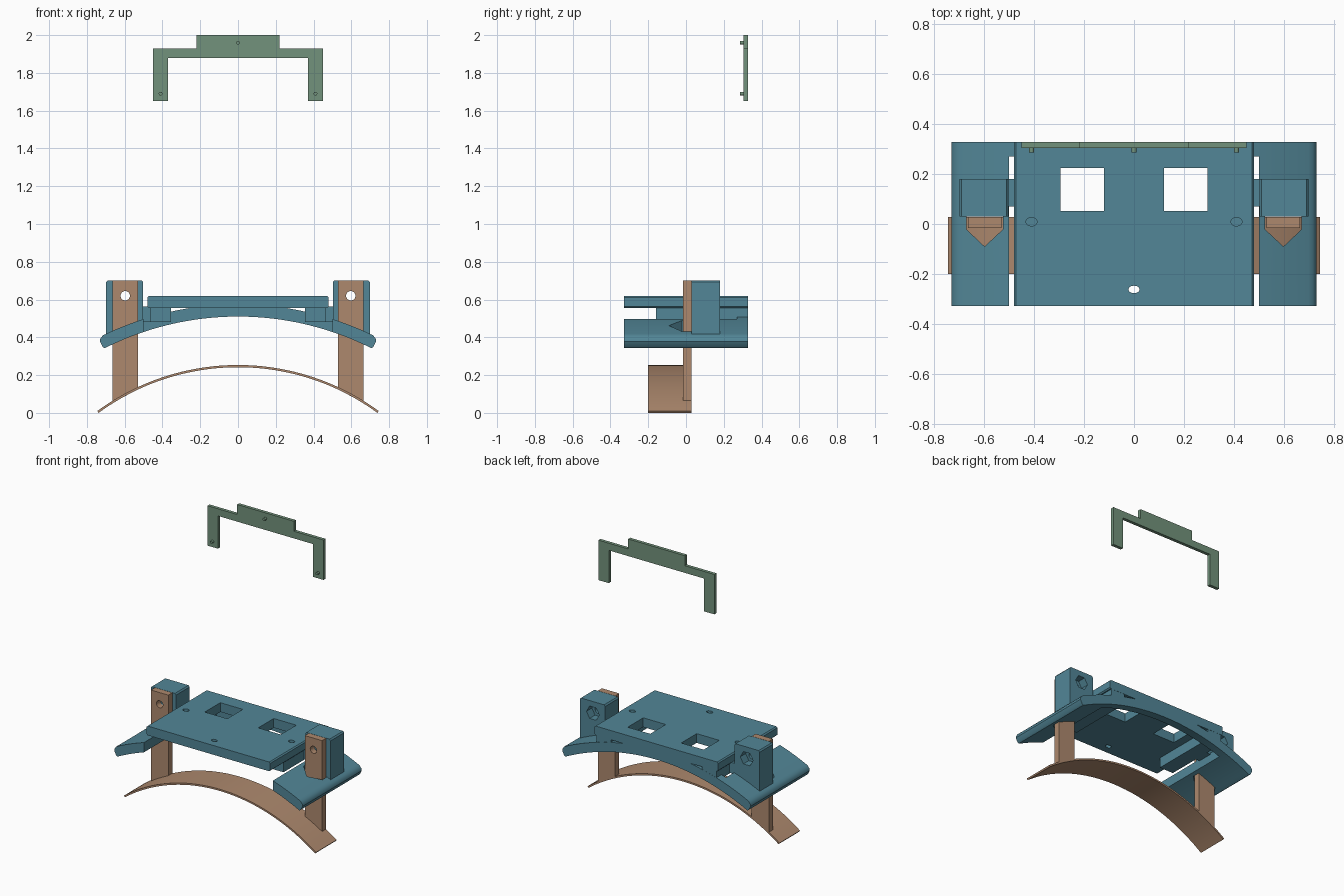
import bpy, bmesh, math
from mathutils import Vector

if "Cube" in bpy.data.objects:
    bpy.data.objects.remove(bpy.data.objects["Cube"])


def material(name, rgb):
    m = bpy.data.materials.new(name)
    m.diffuse_color = (*rgb, 1)
    m.use_nodes = True
    m.node_tree.nodes["Principled BSDF"].inputs["Base Color"].default_value = m.diffuse_color
    return m


BLUE = material("blue", (0.085, 0.24, 0.31))
BROWN = material("brown", (0.42, 0.25, 0.155))
GREEN = material("green", (0.17, 0.29, 0.2))


def prism(name, pts, lo, hi, mat=None, axis="y", smooth=False):
    """Extrude a 2D outline: x/z outline along y, or x/y outline along z."""
    bm = bmesh.new()
    def place(p, d):
        return (p[0], d, p[1]) if axis == "y" else (p[0], p[1], d)
    face = bm.faces.new([bm.verts.new(place(p, lo)) for p in pts])
    ext = bmesh.ops.extrude_face_region(bm, geom=[face])
    step = Vector(place((0, 0), hi - lo))
    bmesh.ops.translate(bm, vec=step, verts=[v for v in ext["geom"] if isinstance(v, bmesh.types.BMVert)])
    bmesh.ops.recalc_face_normals(bm, faces=bm.faces)
    me = bpy.data.meshes.new(name)
    bm.to_mesh(me)
    bm.free()
    ob = bpy.data.objects.new(name, me)
    bpy.context.collection.objects.link(ob)
    if mat:
        me.materials.append(mat)
    if smooth:
        bpy.context.view_layer.objects.active = ob
        bpy.ops.object.select_all(action="DESELECT")
        ob.select_set(True)
        bpy.ops.object.shade_smooth_by_angle()
    return ob


def rect(x0, x1, z0, z1, c=0.0):
    if not c:
        return [(x0, z0), (x1, z0), (x1, z1), (x0, z1)]
    return [(x0 + c, z0), (x1 - c, z0), (x1, z0 + c), (x1, z1 - c),
            (x1 - c, z1), (x0 + c, z1), (x0, z1 - c), (x0, z0 + c)]


def ngon(cx, cz, rx, rz, n=24):
    return [(cx + rx * math.cos(2 * math.pi * i / n), cz + rz * math.sin(2 * math.pi * i / n)) for i in range(n)]


def flip(pts, s):
    return [(s * x, z) for x, z in pts]


def cut(ob, cutter):
    mod = ob.modifiers.new("cut", "BOOLEAN")
    mod.operation, mod.solver, mod.object = "DIFFERENCE", "EXACT", cutter
    bpy.context.view_layer.objects.active = ob
    bpy.ops.object.modifier_apply(modifier=mod.name)
    bpy.data.objects.remove(cutter)


def arc(r, cz, x0, x1, n):
    a0, a1 = math.asin(x0 / r), math.asin(x1 / r)
    return [(r * math.sin(a0 + (a1 - a0) * i / n), cz + r * math.cos(a0 + (a1 - a0) * i / n)) for i in range(n + 1)]


# Lower curved strip
k = 1.248 / 1.26
CS = -1.248 * math.cos(math.asin(0.745 / 1.26))
prism("lower_strip", arc(1.26, CS, -0.745, 0.745, 48) + arc(1.248, CS, 0.745 * k, -0.745 * k, 48),
      -0.2, 0.028, BROWN, smooth=True)

# Back arch rib
RT, RB, CA = 1.635, 1.57, -1.06
prism("back_arch", arc(RT, CA, -0.505, 0.505, 32) + arc(RB, CA, 0.505, -0.505, 32),
      0.27, 0.328, BLUE, smooth=True)

# Top plate with windows and pin holes
plate = prism("top_plate", rect(-0.48, 0.48, 0.555, 0.62, 0.008), -0.328, 0.328, BLUE)
for s in (-1, 1):
    cut(plate, prism("cutter", flip(rect(0.12, 0.295, 0.053, 0.225), s), 0.5, 0.7, axis="z"))
    cut(plate, prism("cutter", ngon(s * 0.41, 0.009, 0.022, 0.017), 0.5, 0.7, axis="z"))
cut(plate, prism("cutter", ngon(0, -0.262, 0.022, 0.015), 0.5, 0.7, axis="z"))

for s, side in ((-1, "left"), (1, "right")):
    # Curved wing with rounded outer edge and a pointed slot for the post
    outline = (arc(RT, CA, 0.5, 0.716, 12) + [(0.729, 0.392), (0.731, 0.378)]
               + [(0.717, 0.35), (0.707, 0.343)] + arc(RB, CA, 0.694, 0.5, 12))
    wing = prism("wing_" + side, flip(outline, s), -0.328, 0.328, BLUE, smooth=True)
    slot = [(0.525, 0.03), (0.525, -0.022), (0.598, -0.09), (0.67, -0.022), (0.67, 0.03)]
    cut(wing, prism("cutter", flip(slot, s), 0.2, 0.6, axis="z"))

    # Tower block with bolt hole and hexagonal nut recess at the back
    body = [(0.502, 0.47), (0.502, 0.692), (0.51, 0.702), (0.69, 0.702), (0.698, 0.692), (0.698, 0.385)]
    tower = prism("tower_" + side, flip(body, s), 0.03, 0.18, BLUE)
    cut(tower, prism("cutter", ngon(s * 0.597, 0.62, 0.025, 0.025), 0.0, 0.3))
    cut(tower, prism("cutter", ngon(s * 0.597, 0.62, 0.05, 0.05, 6), 0.12, 0.3))

    # Post standing on the strip
    post = prism("post_" + side, flip([(0.53, 0.125), (0.53, 0.702), (0.664, 0.702), (0.664, 0.053)], s),
                 -0.016, 0.028, BROWN)
    cut(post, prism("cutter", ngon(s * 0.597, 0.62, 0.025, 0.025), -0.2, 0.2))

    # Rail under the plate and the bridge joining it to the tower
    prism("rail_" + side, flip(rect(0.355, 0.465, 0.482, 0.555), s), -0.16, 0.327, BLUE)
    prism("bridge_" + side, flip(rect(0.46, 0.505, 0.485, 0.562), s), 0.07, 0.18, BLUE)

# Upper bracket with three pins
half = [(0.37, 1.88), (0.37, 1.65), (0.45, 1.65), (0.45, 1.93), (0.22, 1.93), (0.22, 2.0)]
prism("bracket", half + flip(half[::-1], -1), 0.305, 0.328, GREEN)
for x, z in ((0, 1.96), (-0.41, 1.69), (0.41, 1.69)):
    prism("bracket_pin", ngon(x, z, 0.01, 0.01, 16), 0.287, 0.306, GREEN, smooth=True)
